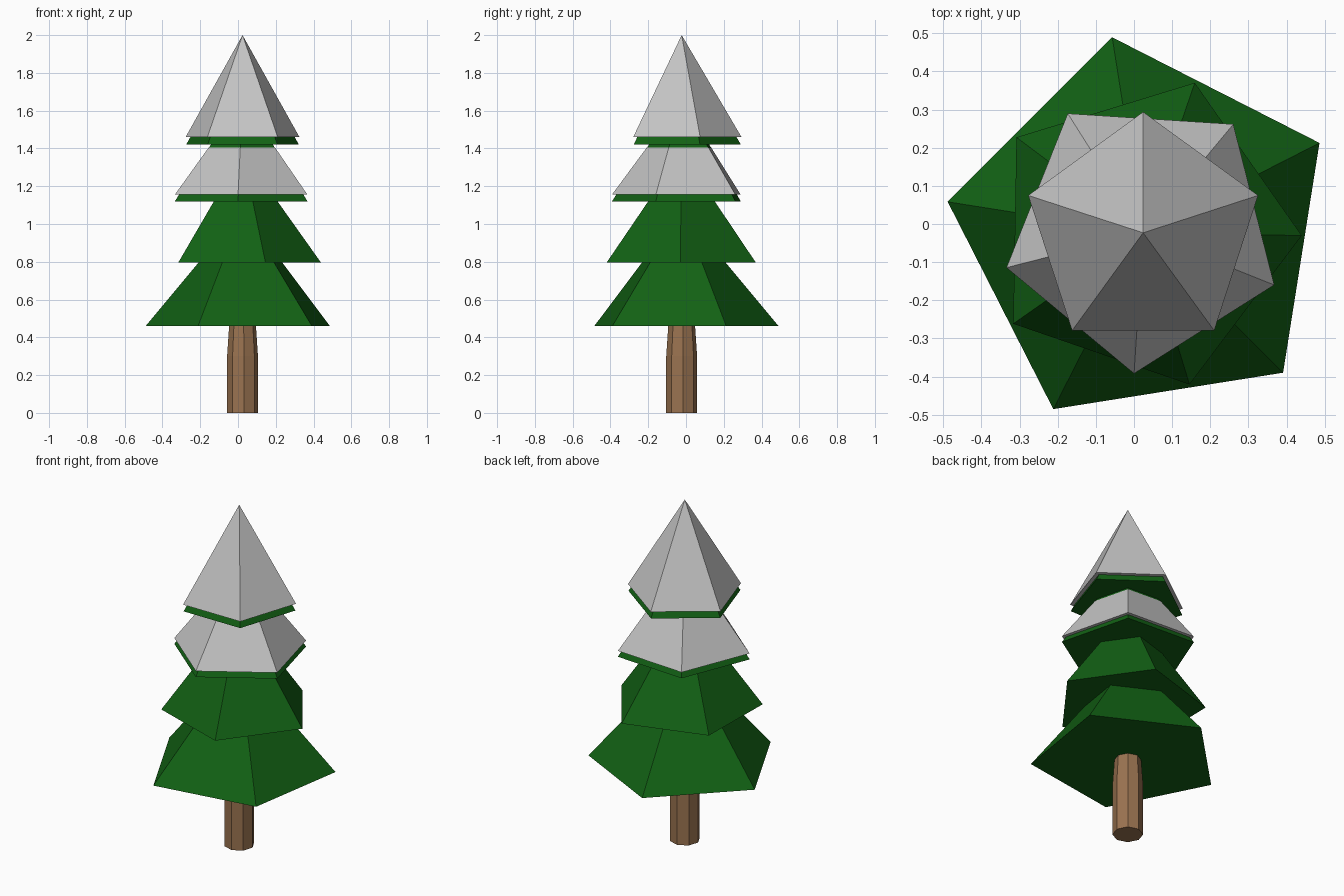
import bpy
import bmesh
from math import cos, sin, radians

cube = bpy.data.objects.get("Cube")
if cube:
    bpy.data.objects.remove(cube, do_unlink=True)

AXIS = (0.024, -0.023)  # the trunk line that every part shares


def material(name, rgb):
    mat = bpy.data.materials.new(name)
    mat.use_nodes = True
    colour = (*rgb, 1.0)
    mat.diffuse_color = colour
    node = next(n for n in mat.node_tree.nodes if n.type == 'BSDF_PRINCIPLED')
    node.inputs["Base Color"].default_value = colour
    node.inputs["Roughness"].default_value = 0.9
    return mat


def stack(name, sides, turn, rings, mat):
    """Closed flat-sided solid through (radius, height) rings; radius 0 is a tip."""
    bm = bmesh.new()
    loops = []
    for radius, z in rings:
        count = sides if radius else 1
        angles = [radians(turn + 360 * i / sides) for i in range(count)]
        loops.append([bm.verts.new((AXIS[0] + radius * cos(a),
                                    AXIS[1] + radius * sin(a), z)) for a in angles])
    for low, high in zip(loops, loops[1:]):
        for i in range(sides):
            j = (i + 1) % sides
            if len(high) == 1:
                bm.faces.new((low[i], low[j], high[0]))
            else:
                bm.faces.new((low[i], low[j], high[j], high[i]))
    bm.faces.new(loops[0][::-1])
    if len(loops[-1]) > 1:
        bm.faces.new(loops[-1])
    mesh = bpy.data.meshes.new(name)
    bm.to_mesh(mesh)
    bm.free()
    mesh.materials.append(mat)
    obj = bpy.data.objects.new(name, mesh)
    bpy.context.collection.objects.link(obj)
    return obj


green = material("needle green", (0.006, 0.12, 0.007))
white = material("snow", (0.55, 0.55, 0.55))
brown = material("bark brown", (0.32, 0.17, 0.08))

# Trunk, narrowing near the branches
stack("trunk", 8, 5, [(0.082, 0), (0.082, 0.30), (0.07, 0.48)], brown)

# Branch tiers, each a twisted five-sided skirt
stack("bottom_branches", 5, 27, [(0.519, 0.46), (0.224, 0.81)], green)
stack("lower_branches", 5, -1, [(0.416, 0.795), (0.178, 1.13)], green)
stack("upper_branches", 5, 50.3, [(0.37, 1.12), (0.17, 1.425)], green)
stack("top_branches", 5, 18, [(0.314, 1.42), (0, 1.95)], green)

# Snow caps over the two upper tiers
stack("upper_snow", 5, 50.3, [(0.37, 1.155), (0.185, 1.405)], white)
stack("top_snow", 5, 18, [(0.317, 1.46), (0, 2.0)], white)
